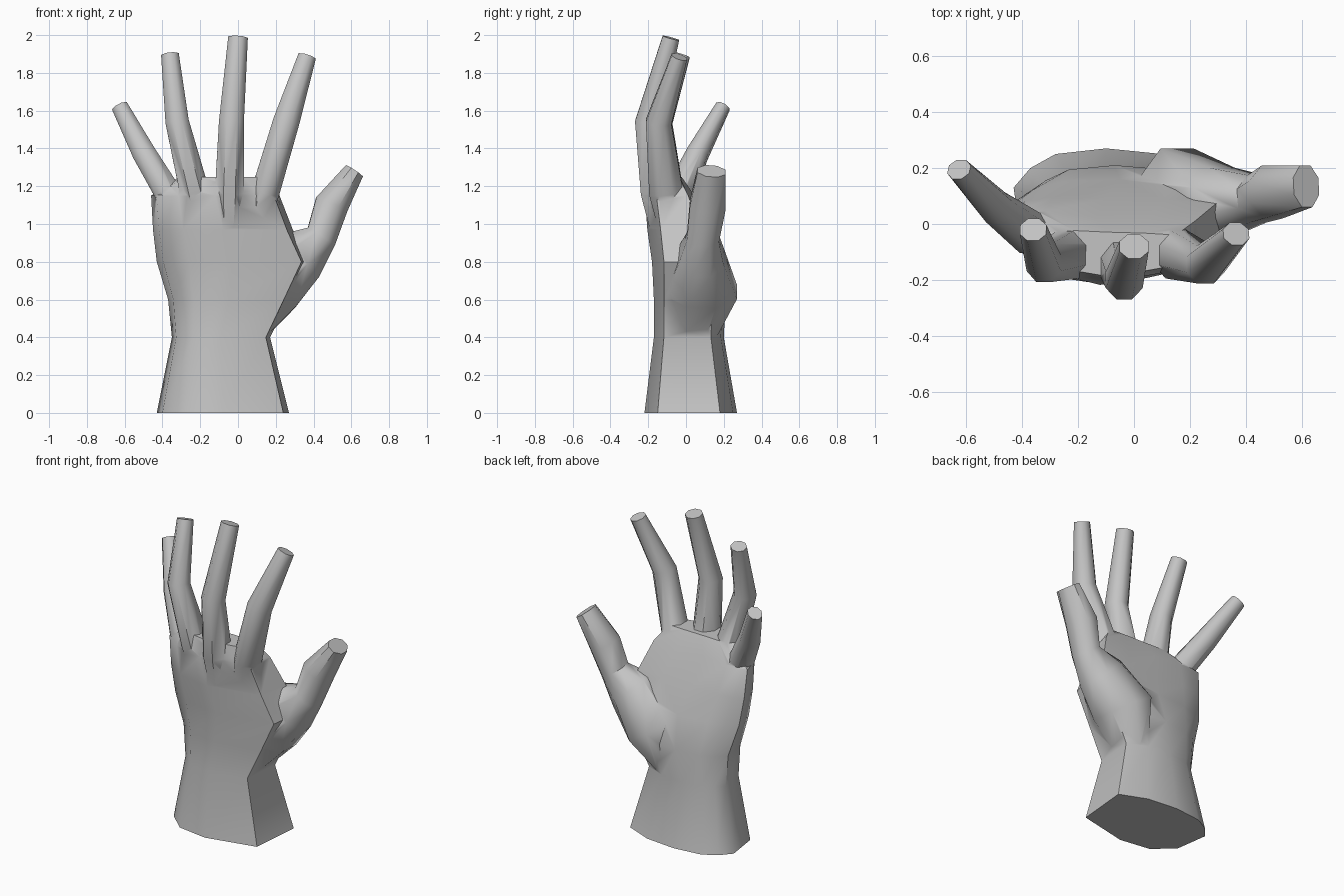
import bpy, bmesh, math
from mathutils import Vector

cube = bpy.data.objects.get("Cube")
if cube:
    bpy.data.objects.remove(cube, do_unlink=True)

skin = bpy.data.materials.new("plain_grey")
skin.use_nodes = True
GREY = (0.55, 0.55, 0.55, 1)
skin.diffuse_color = GREY
skin.node_tree.nodes["Principled BSDF"].inputs["Base Color"].default_value = GREY


def loft(name, rings):
    """Closed solid skinned through a list of equal-sized rings of points."""
    bm = bmesh.new()
    rows = [[bm.verts.new(p) for p in ring] for ring in rings]
    n = len(rows[0])
    for a, b in zip(rows, rows[1:]):
        for i in range(n):
            j = (i + 1) % n
            bm.faces.new((a[i], a[j], b[j], b[i]))
    bm.faces.new(rows[0])
    bm.faces.new(rows[-1])
    bmesh.ops.recalc_face_normals(bm, faces=bm.faces)
    mesh = bpy.data.meshes.new(name)
    bm.to_mesh(mesh)
    bm.free()
    mesh.materials.append(skin)
    obj = bpy.data.objects.new(name, mesh)
    bpy.context.collection.objects.link(obj)
    return obj


def digit(name, joints):
    """Eight-sided tube; each joint is x, y, z, half width, half depth."""
    centres = [Vector(j[:3]) for j in joints]
    rings = []
    for k, (c, joint) in enumerate(zip(centres, joints)):
        before = c - centres[k - 1] if k else Vector()
        after = centres[k + 1] - c if k + 1 < len(centres) else Vector()
        along = (before.normalized() + after.normalized()).normalized()
        side = Vector((0, 1, 0)).cross(along).normalized()
        out = along.cross(side)
        ring = []
        for i in range(8):
            a = math.pi / 4 * (i + 0.5)
            k8 = math.cos(math.pi / 8)
            ring.append(c + side * (joint[3] * math.cos(a) / k8)
                        + out * (joint[4] * math.sin(a) / k8))
        rings.append(ring)
    return loft(name, rings)


# Wrist outline, scaled to each level of the palm
outline = [(0.24, -0.15), (0.27, 0.18), (0.1, 0.25), (-0.1, 0.27), (-0.28, 0.25),
           (-0.37, 0.2), (-0.43, 0.13), (-0.40, -0.08), (-0.28, -0.19), (-0.08, -0.22)]
# z, x min, x max, y min, y max, sideways bow
levels = [(0, -0.43, 0.27, -0.22, 0.27, 0),
          (0.4, -0.35, 0.17, -0.17, 0.20, 0),
          (0.6, -0.37, 0.27, -0.17, 0.21, 0),
          (0.8, -0.43, 0.37, -0.18, 0.16, 0.1),
          (0.97, -0.45, 0.29, -0.205, 0.09, 0.3),
          (1.15, -0.46, 0.22, -0.22, 0.02, 0.5),
          (1.25, -0.31, 0.15, -0.19, -0.03, 0.5)]
rings = []
for z, x0, x1, y0, y1, bow in levels:
    ring = []
    for px, py in outline:
        x = x0 + (x1 - x0) * (px + 0.43) / 0.7
        y = y0 + (y1 - y0) * (py + 0.22) / 0.49
        ring.append((x, y + bow * (x + 0.05) ** 2, z))
    rings.append(ring)
hand = loft("hand", rings)

# Thumb with its mound, then the four fingers
digits = {
    "thumb": [(0.06, 0.05, 0.42, 0.08, 0.11), (0.16, 0.08, 0.65, 0.17, 0.19),
              (0.32, 0.08, 0.83, 0.155, 0.12), (0.44, 0.09, 0.93, 0.085, 0.085),
              (0.495, 0.115, 1.1, 0.09, 0.095), (0.615, 0.135, 1.28, 0.054, 0.075)],
    "index_finger": [(0.08, -0.07, 0.92, 0.05, 0.06), (0.145, -0.105, 1.17, 0.075, 0.09),
                     (0.255, -0.145, 1.54, 0.07, 0.068), (0.365, -0.035, 1.885, 0.048, 0.042)],
    "middle_finger": [(-0.05, -0.1, 0.9, 0.05, 0.07), (-0.045, -0.145, 1.17, 0.077, 0.095),
                      (-0.035, -0.2, 1.54, 0.066, 0.07), (0, -0.08, 1.985, 0.052, 0.045)],
    "ring_finger": [(-0.16, -0.07, 0.92, 0.05, 0.06), (-0.23, -0.105, 1.17, 0.078, 0.09),
                    (-0.322, -0.14, 1.54, 0.062, 0.068), (-0.36, -0.02, 1.895, 0.047, 0.042)],
    "little_finger": [(-0.25, -0.05, 0.92, 0.05, 0.05), (-0.375, -0.03, 1.17, 0.07, 0.075),
                      (-0.495, 0.06, 1.37, 0.062, 0.058), (-0.625, 0.195, 1.62, 0.044, 0.038)],
}

# Merge every digit into one solid
bpy.ops.object.select_all(action="DESELECT")
hand.select_set(True)
bpy.context.view_layer.objects.active = hand
for name, joints in digits.items():
    part = digit(name, joints)
    union = hand.modifiers.new(name, "BOOLEAN")
    union.operation = "UNION"
    union.solver = "EXACT"
    union.object = part
    bpy.ops.object.modifier_apply(modifier=union.name)
    bpy.data.objects.remove(part, do_unlink=True)

bpy.ops.object.shade_smooth_by_angle(angle=math.radians(48))
